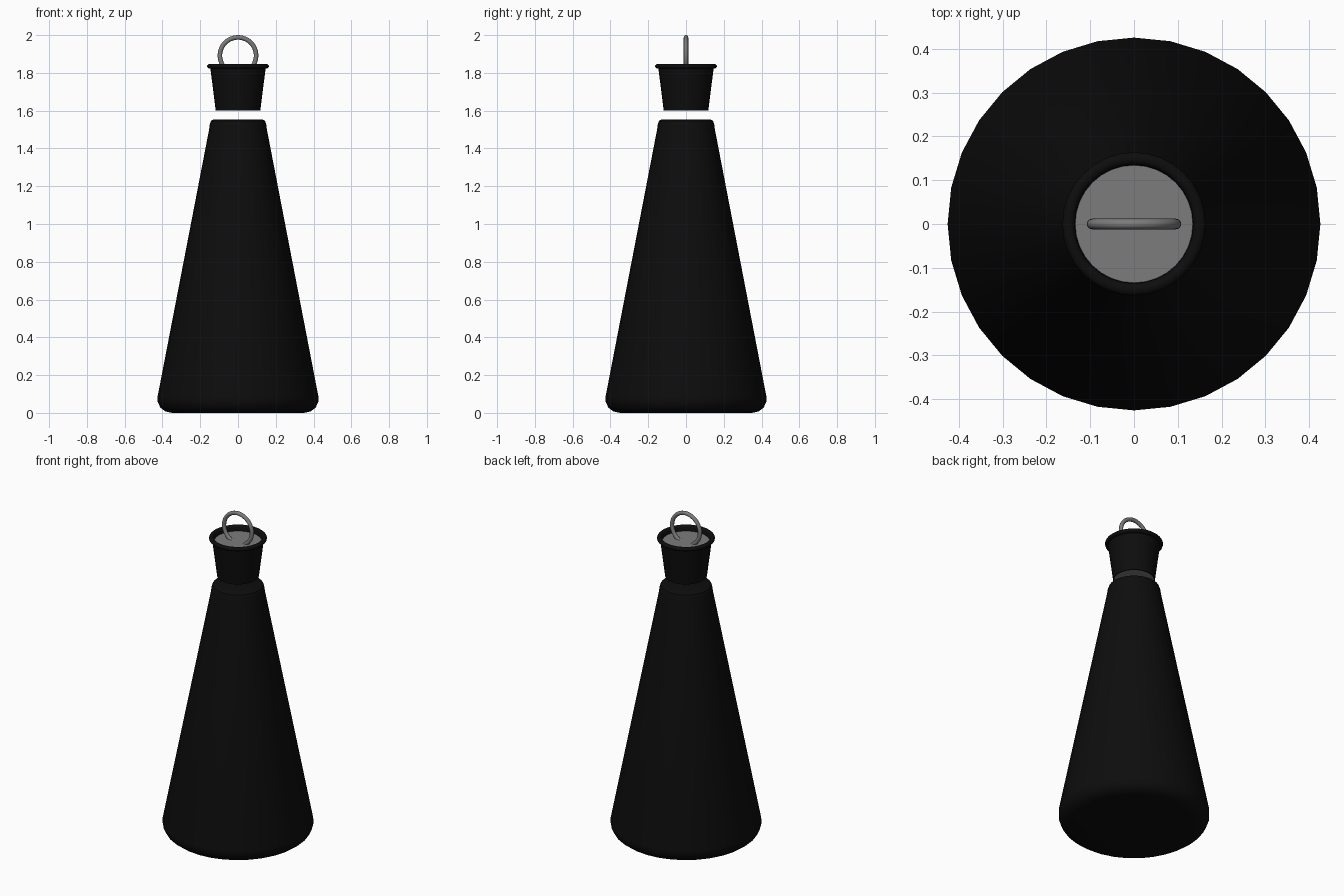
import bpy
import bmesh
import math

cube = bpy.data.objects.get("Cube")
if cube:
    bpy.data.objects.remove(cube, do_unlink=True)


def make_material(name, value):
    mat = bpy.data.materials.new(name)
    mat.use_nodes = True
    colour = (value, value, value, 1)
    mat.diffuse_color = colour
    mat.node_tree.nodes["Principled BSDF"].inputs["Base Color"].default_value = colour
    return mat


black = make_material("black", 0.004)
grey = make_material("metal grey", 0.2)


def finish(obj, name, mat):
    obj.name = name
    obj.data.materials.append(mat)
    bpy.ops.object.select_all(action="DESELECT")
    obj.select_set(True)
    bpy.context.view_layer.objects.active = obj
    bpy.ops.object.shade_smooth_by_angle(angle=math.radians(40))
    return obj


def lathe(name, profile, mat, closed=False, sides=32):
    """Spin a (radius, height) profile around the z axis."""
    bm = bmesh.new()
    verts = [bm.verts.new((r, 0, z)) for r, z in profile]
    ends = verts[1:] + verts[:1] if closed else verts[1:]
    edges = [bm.edges.new(pair) for pair in zip(verts, ends)]
    bmesh.ops.spin(bm, geom=verts + edges, cent=(0, 0, 0), axis=(0, 0, 1),
                   angle=math.tau, steps=sides, use_duplicate=False)
    bmesh.ops.remove_doubles(bm, verts=bm.verts, dist=0.0005)
    bmesh.ops.recalc_face_normals(bm, faces=bm.faces)
    mesh = bpy.data.meshes.new(name)
    bm.to_mesh(mesh)
    bm.free()
    obj = bpy.data.objects.new(name, mesh)
    bpy.context.collection.objects.link(obj)
    return finish(obj, name, mat)


# Tapered body with a rounded foot and shoulder
lathe("body", [(0, 0), (0.35, 0), (0.385, 0.008), (0.411, 0.028),
               (0.425, 0.058), (0.426, 0.085), (0.153, 1.5), (0.149, 1.53),
               (0.143, 1.546), (0.132, 1.552), (0, 1.552)], black)

# Stopper sleeve with a rolled rim
rim_r, rim_z, roll = 0.15, 1.835, 0.014
rim = [(rim_r + roll * math.cos(a), rim_z + roll * 0.85 * math.sin(a))
       for a in (math.radians(d) for d in range(-90, 181, 30))]
lathe("stopper_sleeve", [(0.112, 1.6), (0.118, 1.6), (0.146, 1.822)] + rim
      + [(0.134, 1.81)], black, closed=True)

# Metal core filling the sleeve, visible above and below
lathe("stopper_core", [(0, 1.602), (0.114, 1.602), (0.138, 1.815), (0, 1.815)], grey)

# Upright pull ring set into the core
bpy.ops.mesh.primitive_torus_add(
    location=(0, 0, 1.892), rotation=(math.pi / 2, 0, 0),
    major_segments=40, minor_segments=12, major_radius=0.096, minor_radius=0.012)
finish(bpy.context.object, "pull_ring", grey)
